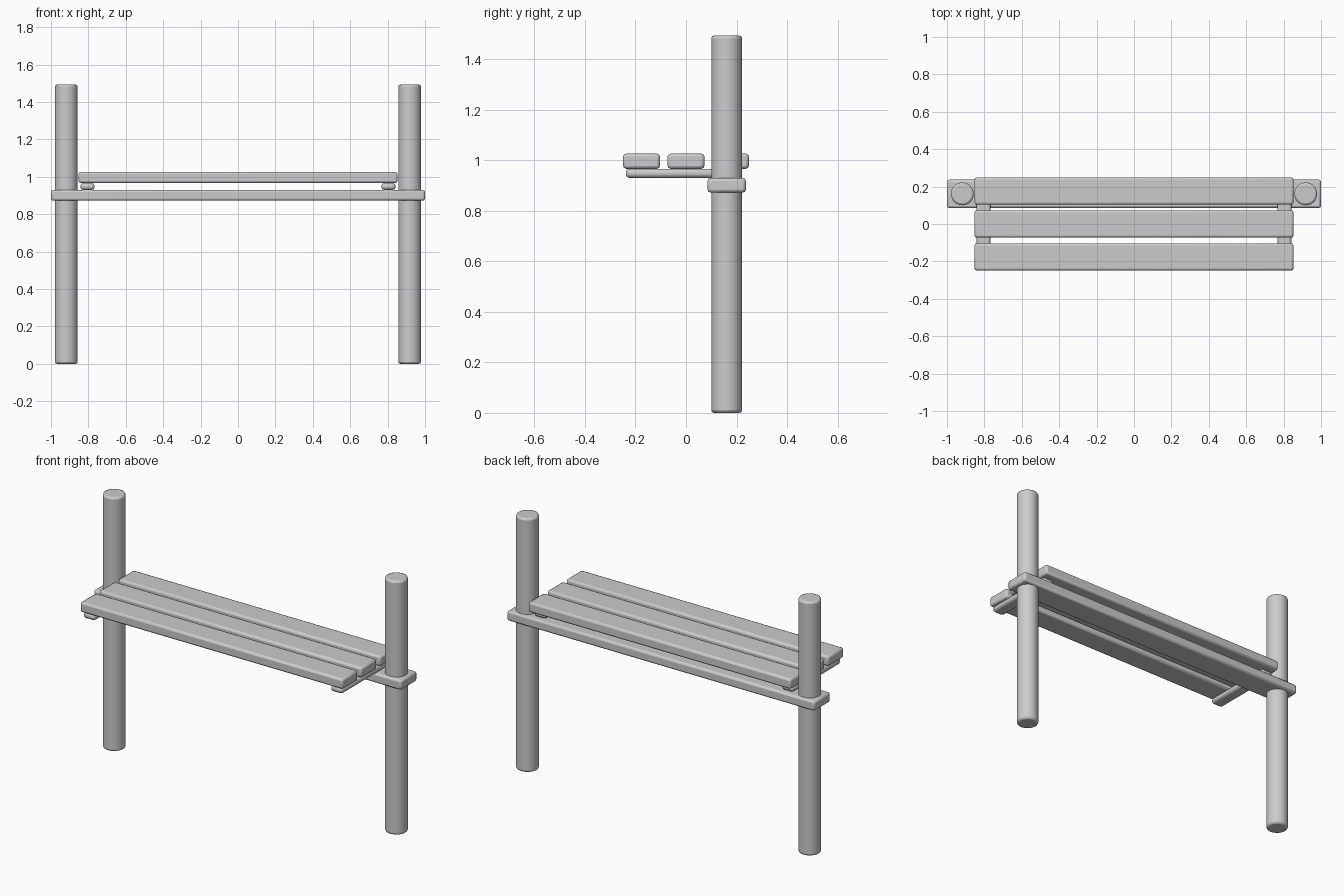
import bpy

if "Cube" in bpy.data.objects:
    bpy.data.objects.remove(bpy.data.objects["Cube"])


def finish(obj, name, bevel):
    obj.name = name
    mod = obj.modifiers.new("rounded_edges", 'BEVEL')
    mod.width = bevel
    mod.segments = 2
    mod.limit_method = 'ANGLE'
    mod.angle_limit = 0.6
    bpy.ops.object.shade_smooth_by_angle()


def plank(name, x, y, z, bevel=0.012):
    """Rounded box from (min, max) ranges."""
    ranges = (x, y, z)
    bpy.ops.mesh.primitive_cube_add(size=1, location=[(a + b) / 2 for a, b in ranges])
    obj = bpy.context.object
    obj.scale = [b - a for a, b in ranges]
    bpy.ops.object.transform_apply(location=False, rotation=False, scale=True)
    finish(obj, name, bevel)


# Round posts and seat supports on both sides
for side, s in (("left", -1), ("right", 1)):
    bpy.ops.mesh.primitive_cylinder_add(vertices=32, radius=0.061, depth=1.493,
                                        location=(s * 0.918, 0.161, 0.7465))
    finish(bpy.context.object, side + "_post", 0.011)
    plank(side + "_seat_support", sorted((s * 0.767, s * 0.842)),
          (-0.238, 0.21), (0.93, 0.966), 0.014)

# Crossbeam running through the posts
plank("crossbeam", (-1, 1), (0.085, 0.237), (0.872, 0.93))

# Three seat slats
for i, y in enumerate((-0.176, 0.0, 0.176)):
    plank(f"seat_slat_{i + 1}", (-0.853, 0.853), (y - 0.073, y + 0.073), (0.966, 1.026))
